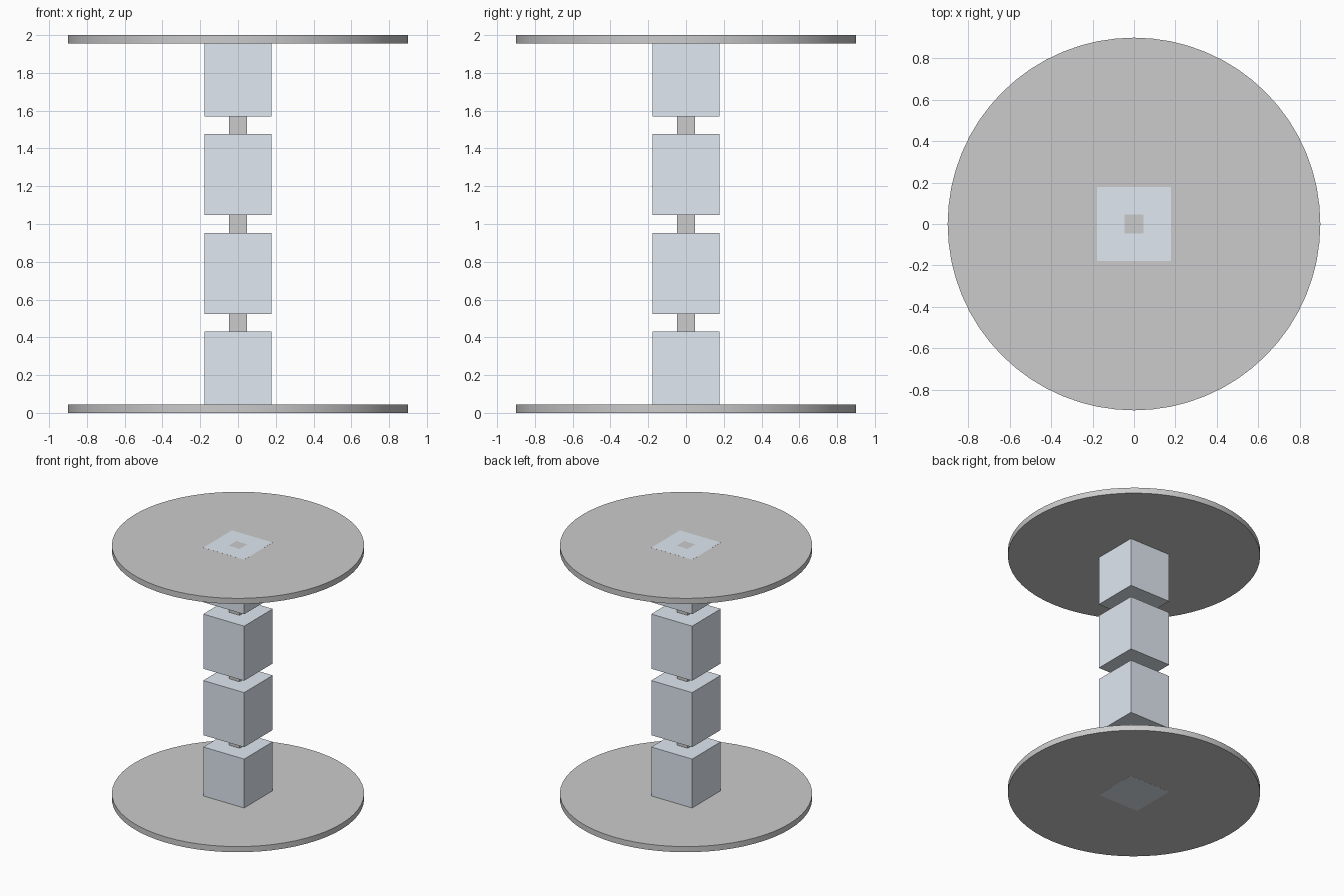
import bpy

if "Cube" in bpy.data.objects:
    bpy.data.objects.remove(bpy.data.objects["Cube"])

blue = bpy.data.materials.new("blue_grey")
blue.diffuse_color = (0.75, 0.81, 0.88, 1)
blue.use_nodes = True
blue.node_tree.nodes["Principled BSDF"].inputs["Base Color"].default_value = blue.diffuse_color

DISC_R, DISC_H = 0.90, 0.045
BLOCK_W, BLOCK_H, PITCH = 0.356, 0.43, 0.5233
ROD_W = 0.094


def box(name, width, z0, z1, mat=None):
    bpy.ops.mesh.primitive_cube_add(size=1, location=(0, 0, (z0 + z1) / 2))
    ob = bpy.context.object
    ob.name = name
    ob.scale = (width, width, z1 - z0)
    bpy.ops.object.transform_apply(location=False, rotation=False, scale=True)
    if mat:
        ob.data.materials.append(mat)
    return ob


# Round end plates
for name, z0, z1 in (("bottom_plate", 0.0005, DISC_H),
                     ("top_plate", 2 - DISC_H, 1.9995)):
    bpy.ops.mesh.primitive_cylinder_add(vertices=64, radius=DISC_R, depth=z1 - z0,
                                        location=(0, 0, (z0 + z1) / 2))
    bpy.context.object.name = name
    bpy.ops.object.shade_smooth_by_angle()

# Four square blocks, ends flush with the plates
for i in range(4):
    box(f"block_{i + 1}", BLOCK_W, i * PITCH, i * PITCH + BLOCK_H, blue)

# Thin square rod through the whole stack
box("core_rod", ROD_W, 0, 2)
